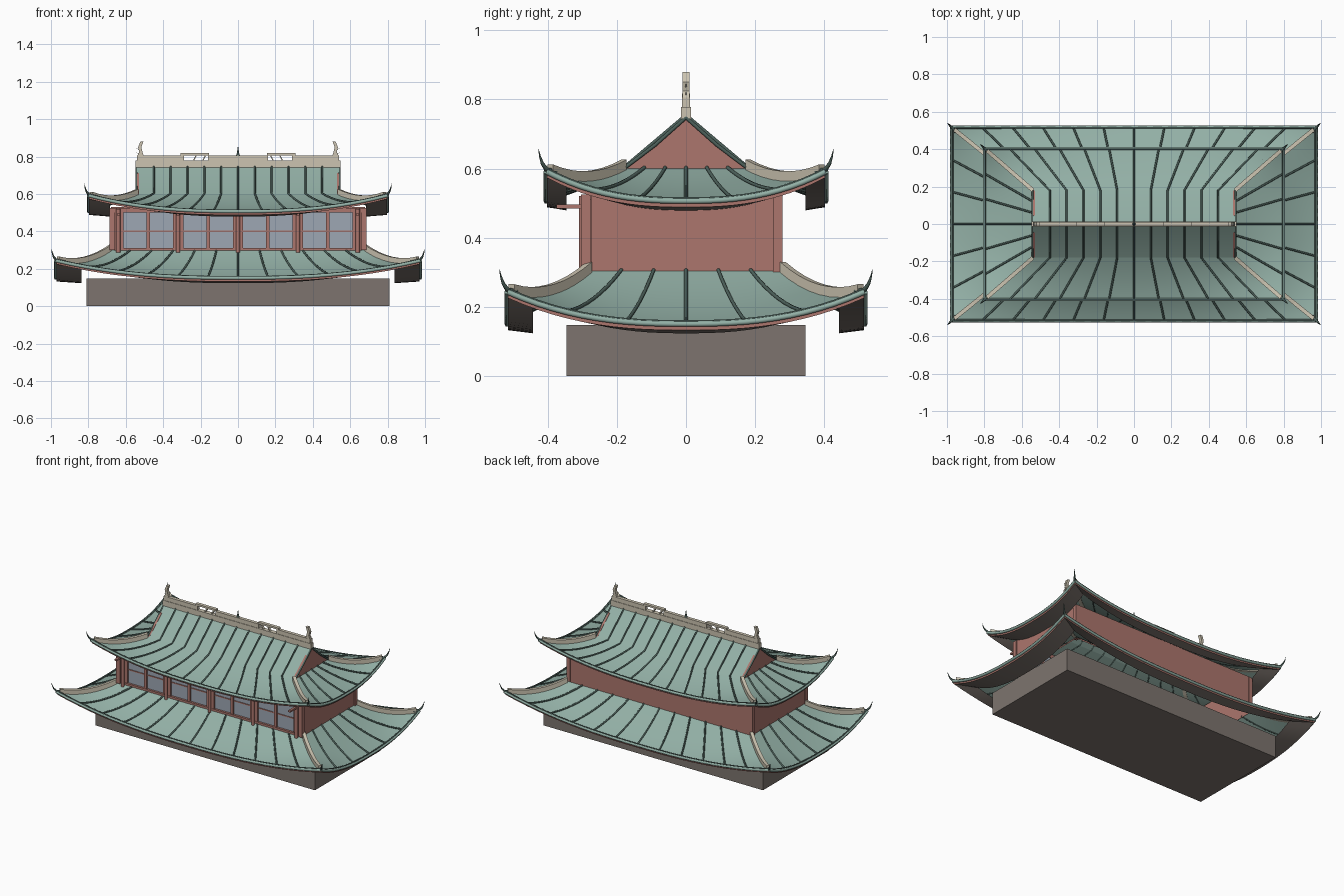
import bpy, bmesh, math
from mathutils import Vector

cube = bpy.data.objects.get("Cube")
if cube:
    bpy.data.objects.remove(cube)


def material(name, *rgb):
    lin = [((c / 255 + 0.055) / 1.055) ** 2.4 for c in rgb] + [1]
    m = bpy.data.materials.new(name)
    m.use_nodes = True
    m.diffuse_color = lin
    m.node_tree.nodes["Principled BSDF"].inputs["Base Color"].default_value = lin
    return m


TEAL = material("roof teal", 147, 176, 166)
TRIM = material("dark teal trim", 76, 96, 90)
RED = material("red timber", 172, 118, 109)
STONE = material("grey stone", 125, 116, 110)
TAN = material("pale ridge plaster", 204, 196, 177)
GLASS = material("window blue grey", 157, 167, 179)


def finish(name, bm, mat, smooth=False):
    me = bpy.data.meshes.new(name)
    for f in bm.faces:
        f.smooth = smooth
    bm.to_mesh(me)
    bm.free()
    me.materials.append(mat)
    ob = bpy.data.objects.new(name, me)
    bpy.context.collection.objects.link(ob)
    return ob


def boxes(name, mat, *spans, open_ends=False):
    """One object of boxes, each given as x0, x1, y0, y1, z0, z1."""
    bm = bmesh.new()
    for x0, x1, y0, y1, z0, z1 in spans:
        for v in bmesh.ops.create_cube(bm, size=1)["verts"]:
            v.co = ((x0 + x1) / 2 + v.co.x * (x1 - x0),
                    (y0 + y1) / 2 + v.co.y * (y1 - y0),
                    (z0 + z1) / 2 + v.co.z * (z1 - z0))
    if open_ends:
        bm.normal_update()
        caps = [f for f in bm.faces if abs(f.normal.z) > 0.5]
        bmesh.ops.delete(bm, geom=caps, context="FACES_ONLY")
    return finish(name, bm, mat)


def sheets(name, mat, grids, up=True):
    """Smooth sheets from grids of points; up sets which way they face."""
    bm = bmesh.new()
    for grid in grids:
        rows = [[bm.verts.new(p) for p in row] for row in grid]
        faces = [bm.faces.new((a[i], a[i + 1], b[i + 1], b[i]))
                 for a, b in zip(rows, rows[1:]) for i in range(len(a) - 1)]
        for f in faces:
            f.normal_update()
        if (sum(f.normal.z for f in faces) > 0) != up:
            bmesh.ops.reverse_faces(bm, faces=faces)
    return finish(name, bm, mat, True)


def prism(name, mat, pts, axis_pos, half, axis="y"):
    """Extrude an outline along y (points are x, z) or x (points are y, z)."""
    bm = bmesh.new()
    ends = []
    for d in (-half, half):
        ends.append([bm.verts.new((a, axis_pos + d, z) if axis == "y"
                                  else (axis_pos + d, a, z)) for a, z in pts])
        bm.faces.new(ends[-1])
    for i in range(len(pts)):
        j = (i + 1) % len(pts)
        bm.faces.new((ends[0][i], ends[0][j], ends[1][j], ends[1][i]))
    bmesh.ops.recalc_face_normals(bm, faces=bm.faces)
    return finish(name, bm, mat)


def tubes(name, mat, paths, radius, taper=False):
    cu = bpy.data.curves.new(name, "CURVE")
    cu.dimensions = "3D"
    cu.bevel_depth = radius
    cu.bevel_resolution = 1
    cu.use_fill_caps = True
    for path in paths:
        sp = cu.splines.new("POLY")
        sp.points.add(len(path) - 1)
        for i, p in enumerate(path):
            sp.points[i].co = (*p, 1)
            if taper:
                sp.points[i].radius = 1.05 - i / (len(path) - 1)
    cu.materials.append(mat)
    ob = bpy.data.objects.new(name, cu)
    bpy.context.collection.objects.link(ob)
    return ob


def rails(name, mat, paths, width, height):
    """Rectangular bars resting on paths."""
    bm = bmesh.new()
    for path in paths:
        d = Vector(path[-1]) - Vector(path[0])
        side = Vector((-d.y, d.x, 0)).normalized() * width / 2
        low, high = Vector((0, 0, -0.006)), Vector((0, 0, height))
        rings = [[bm.verts.new(Vector(p) + o) for o in
                  (side + low, side + high, high - side, low - side)] for p in path]
        bm.faces.new(rings[0])
        bm.faces.new(rings[-1])
        for a, b in zip(rings, rings[1:]):
            for i in range(4):
                bm.faces.new((a[i], a[(i + 1) % 4], b[(i + 1) % 4], b[i]))
    bmesh.ops.recalc_face_normals(bm, faces=bm.faces)
    return finish(name, bm, mat)


SEGS = [i / 12 - 1 for i in range(25)]
STEPS = [i / 8 for i in range(9)]
CORNERS = [(sx, sy) for sx in (-1, 1) for sy in (-1, 1)]


def swept_roof(name, inner, outer, z_in, z_eave, lift, rib_top=None):
    """Four concave slopes with raised corners, ribs, hips, eaves and soffit."""
    def at(side, s, t, dz=0, scale=1):
        x = (inner[0] + (outer[0] - inner[0]) * t) * scale
        y = (inner[1] + (outer[1] - inner[1]) * t) * scale
        z = z_in + (z_eave - z_in) * (1.35 * t - 0.35 * t * t)
        z += lift * abs(s) ** 2.5 * t * t + dz
        return [(s * x, -y, z), (x, s * y, z), (-s * x, y, z), (-x, -s * y, z)][side]

    sheets(name + "_tiles", TEAL,
           [[[at(k, s, t) for s in SEGS] for t in STEPS] for k in range(4)])
    sheets(name + "_fascia", RED,
           [[[at(k, s, 1, dz, 0.996) for s in SEGS] for dz in (0, -0.018)]
            for k in range(4)])
    sheets(name + "_soffit", STONE,
           [[[at(k, s, 1, -0.018, 0.996) for s in SEGS],
             [at(k, s, 1, -0.027, 0.857) for s in SEGS]] for k in range(4)], False)
    # Teal eave roll with a thin dark line along its top
    tubes(name + "_eave_roll", TEAL,
          [[at(k, s, 1) for s in SEGS] for k in range(4)], 0.009)
    tubes(name + "_eave_line", TRIM,
          [[at(k, s, 1, 0.007, 0.996) for s in SEGS] for k in range(4)], 0.005)
    # Ribs fan out from the top; long sides have eleven, short sides five
    ribs = []
    for k in range(4):
        n = 6 if k % 2 == 0 else 3
        for i in range(1 - n, n):
            path = [at(k, i / n, t, 0.003) for t in STEPS]
            if rib_top and k % 2 == 0:
                path.insert(0, (path[0][0], 0, rib_top))
            ribs.append(path)
    tubes(name + "_ribs", TRIM, ribs, 0.0055)
    # Hip ridges and upturned corner horns
    rails(name + "_hip_ridges", TAN,
          [[at(k, 1, t * 0.95) for t in STEPS] for k in range(4)], 0.021, 0.026)
    horns = []
    for sx, sy in CORNERS:
        x, y, z = outer[0], outer[1], z_eave + lift
        horns.append([(sx * (x + d), sy * (y + d), z + h) for d, h in
                      ((-0.025, 0), (0, 0.006), (0.012, 0.024), (0.019, 0.045), (0.023, 0.066))])
    tubes(name + "_corner_horns", TRIM, horns, 0.009, True)


# Plinth and the two sweeping roofs
boxes("stone_base", STONE, (-0.81, 0.81, -0.346, 0.346, 0, 0.147))
swept_roof("lower_roof", (0.68, 0.28), (0.975, 0.517), 0.304, 0.15, 0.093)
swept_roof("upper_roof", (0.54, 0.18), (0.799, 0.404), 0.6, 0.506, 0.085, 0.755)

# Steep top slopes, gable walls and gable edge trim
GX, GY, GZ, TOP = 0.543, 0.18, 0.6, 0.754
sheets("top_slopes", TEAL,
       [[[(x, sy * GY * t, TOP + (GZ - TOP) * t - 0.02 * t * (1 - t))
          for x in (-GX, GX)] for t in STEPS] for sy in (-1, 1)])
for sx, label in ((-1, "right"), (1, "left")):
    prism(label + "_gable", RED, [(-GY, GZ), (GY, GZ), (0, TOP - 0.005)],
          sx * 0.534, 0.006, "x")
tubes("gable_trim", TRIM,
      [[(sx * GX, 0, TOP - 0.006), (sx * GX, sy * GY / 2, 0.668), (sx * GX, sy * GY, GZ)]
       for sx, sy in CORNERS], 0.006)

# Main ridge with two pierced openings under raised caps
boxes("main_ridge", TAN,
      (-0.547, 0.547, -0.014, 0.014, 0.742, 0.778),
      (-0.16, 0.16, -0.011, 0.011, 0.778, 0.806),
      *[(min(s * a, s * b), max(s * a, s * b), -0.011, 0.011, z0, z1)
        for s in (-1, 1) for a, b, z0, z1 in
        ((0.29, 0.54, 0.778, 0.806), (0.155, 0.307, 0.806, 0.818))])
for s in (-1, 1):
    for x in (0.185, 0.235):
        prism("ridge_brace", TAN, [(s * x, 0.778), (s * (x + 0.007), 0.778),
              (s * (x - 0.008), 0.806), (s * (x - 0.015), 0.806)], 0, 0.008)
    prism("ridge_end_ornament", TAN,
          [(s * (0.52 + a), 0.80 + h) for a, h in
           ((-0.017, 0), (0.02, 0), (0.008, 0.025), (0.014, 0.05), (0.002, 0.08),
            (-0.014, 0.08), (-0.003, 0.05), (-0.009, 0.025))], 0, 0.01)
    tubes("ornament_fin", TAN, [[(s * 0.522, 0, z), (s * 0.543, 0, z + 0.014)]
                                for z in (0.808, 0.832)], 0.004, True)
tubes("centre_finial", TRIM, [[(0, 0, 0.80), (0, 0, 0.82), (0, 0, 0.855)]], 0.011, True)

# Hall body as an open shell between the roofs, with corner posts
boxes("hall_walls", RED, (-0.68, 0.68, -0.275, 0.278, 0.295, 0.53), open_ends=True)
boxes("corner_posts", RED, *[(sx * 0.672 - 0.014, sx * 0.672 + 0.014, y - 0.014, y + 0.014, 0.3, 0.525)
                             for sx in (-1, 1) for y in (-0.29, 0.266)])

# Front facade: panes, frames, lattice, columns and brackets
BAYS = [i * 0.32 for i in (-2, -1, 0, 1, 2)]
MIDS = [i * 0.32 for i in (-1.5, -0.5, 0.5, 1.5)]
boxes("window_panes", GLASS, *[(m - 0.135, m + 0.135, -0.281, -0.274, 0.31, 0.505) for m in MIDS])
boxes("window_frames", RED,
      (-0.66, 0.66, -0.295, -0.27, 0.298, 0.312), (-0.66, 0.66, -0.3, -0.27, 0.502, 0.525),
      *[(b - 0.028, b + 0.028, -0.292, -0.27, 0.3, 0.51) for b in BAYS],
      *[(m - 0.009, m + 0.009, -0.292, -0.27, 0.3, 0.51) for m in MIDS])
boxes("window_crossbars", RED,
      *[(m - 0.135, m + 0.135, -0.285, -0.275, 0.397, 0.404) for m in MIDS])
tubes("front_columns", RED, [[(b, -0.3, 0.288), (b, -0.3, 0.52)] for b in BAYS], 0.011)
boxes("column_brackets", RED, *[(b - 0.008, b + 0.008, -0.375, -0.29, 0.485, 0.496) for b in BAYS])
